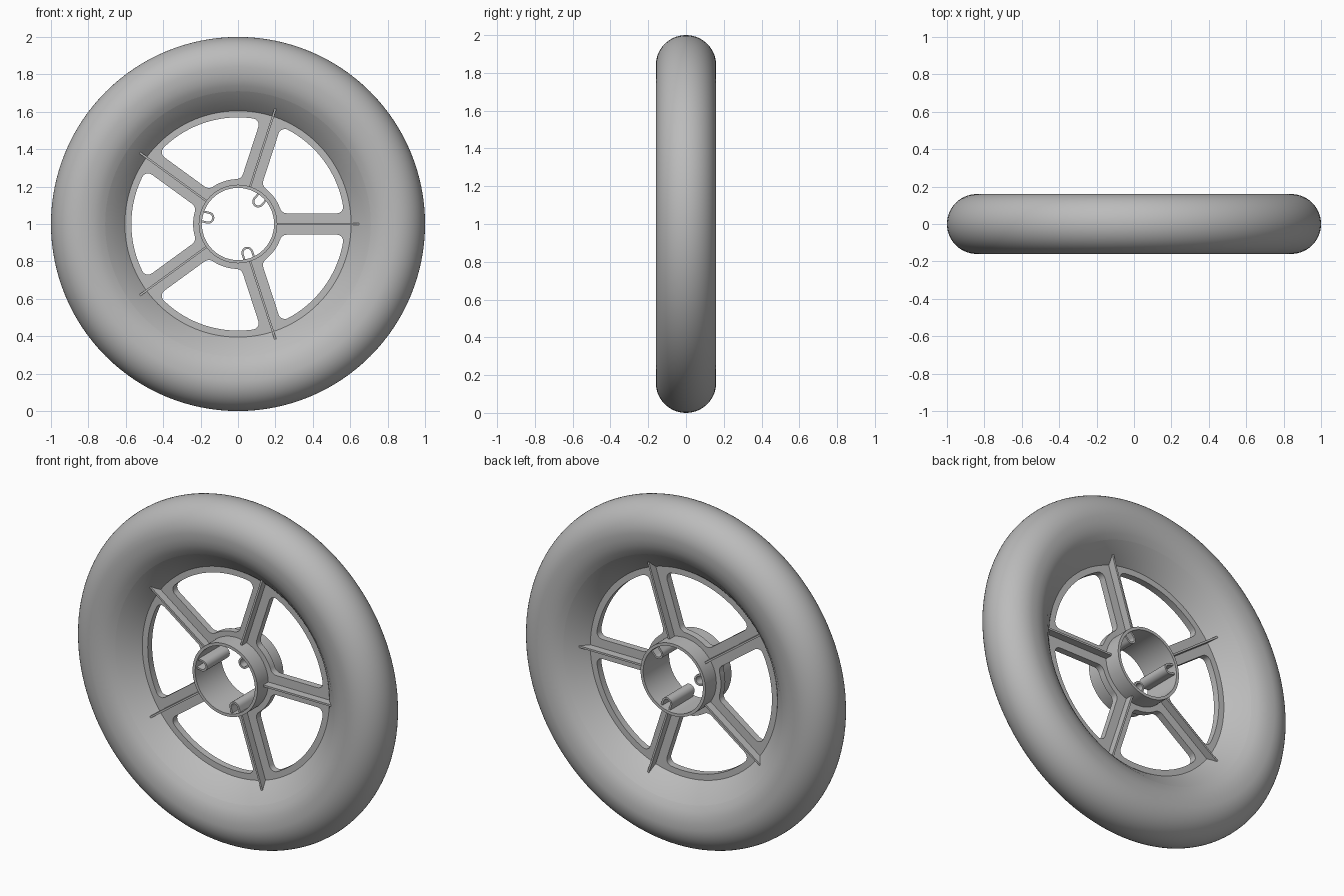
import bpy, bmesh
from math import sin, cos, pi, radians, sqrt, atan2
from mathutils import Matrix, Vector

cube = bpy.data.objects.get("Cube")
if cube:
    bpy.data.objects.remove(cube, do_unlink=True)

grey = bpy.data.materials.new("plain_grey")
grey.use_nodes = True
GREY = (0.5, 0.5, 0.5, 1)
grey.diffuse_color = GREY
grey.node_tree.nodes["Principled BSDF"].inputs["Base Color"].default_value = GREY

CENTRE = Vector((0, 0, 1))
SPOKES = 5


def add_object(name, mesh, angle=35):
    """Link a mesh, give it the material and smooth its soft edges."""
    mesh.materials.clear()
    mesh.materials.append(grey)
    obj = bpy.data.objects.new(name, mesh)
    obj.location = CENTRE
    bpy.context.collection.objects.link(obj)
    bpy.ops.object.select_all(action='DESELECT')
    obj.select_set(True)
    bpy.context.view_layer.objects.active = obj
    bpy.ops.object.shade_smooth_by_angle(angle=radians(angle))
    return obj


def finish(name, bm):
    bmesh.ops.recalc_face_normals(bm, faces=bm.faces)
    mesh = bpy.data.meshes.new(name)
    bm.to_mesh(mesh)
    bm.free()
    return add_object(name, mesh)


def lathe(name, profile, steps=128):
    """Spin a closed (radius, y) profile around the axle."""
    bm = bmesh.new()
    verts = [bm.verts.new((r, y, 0)) for r, y in profile]
    edges = [bm.edges.new((verts[i - 1], verts[i])) for i in range(len(verts))]
    bmesh.ops.spin(bm, geom=verts + edges, cent=(0, 0, 0), axis=(0, 1, 0),
                   angle=2 * pi, steps=steps, use_merge=True)
    bmesh.ops.remove_doubles(bm, verts=bm.verts, dist=1e-5)
    return finish(name, bm)


def both_sides(half):
    """Mirror a half profile across the wheel's middle plane."""
    return half + [(r, -y) for r, y in reversed(half) if abs(y) > 1e-6]


def arc(cx, cy, r, a0, a1, n):
    return [(cx + r * cos(a0 + (a1 - a0) * i / n),
             cy + r * sin(a0 + (a1 - a0) * i / n)) for i in range(n + 1)]


def spread(bm, angles):
    """Copy the geometry around the axle to each angle, as drawn at angle 0."""
    source = bm.verts[:] + bm.edges[:] + bm.faces[:]
    for a in angles:
        copy = bmesh.ops.duplicate(bm, geom=source)["geom"]
        bmesh.ops.rotate(bm, cent=(0, 0, 0), matrix=Matrix.Rotation(-a, 3, 'Y'),
                         verts=[g for g in copy if isinstance(g, bmesh.types.BMVert)])
    bmesh.ops.delete(bm, geom=[g for g in source if isinstance(g, bmesh.types.BMVert)],
                     context='VERTS')


# Tyre: round tread running into soft side walls
HALF = 0.16
tyre_half = [(0.71, 0.12), (0.738, 0.138), (0.77, 0.151), (0.805, 0.158)]
tyre_half += arc(1 - HALF, 0, HALF, pi / 2, 0, 14)
lathe("tyre", both_sides(tyre_half))

# Rim: sloping channel under the tyre
lathe("rim", both_sides([(0.605, 0.02), (0.622, 0.04), (0.65, 0.068),
                         (0.68, 0.097), (0.71, 0.12)]))

# Hub tube
TUBE_IN, TUBE_OUT, TUBE_HALF = 0.193, 0.21, 0.12
lathe("hub_tube", both_sides([(TUBE_IN, TUBE_HALF), (TUBE_OUT, TUBE_HALF)]), 96)


# Spoke plate: flat ring with five rounded openings
def opening():
    half_width, outer, inner, f1, f2 = 0.057, 0.57, 0.24, 0.035, 0.04
    y1, y2 = half_width + f1, half_width + f2
    x1 = sqrt((outer - f1) ** 2 - y1 ** 2)
    x2 = sqrt((inner + f2) ** 2 - y2 ** 2)
    a1, a2 = atan2(y1, x1), atan2(y2, x2)
    mid = pi / SPOKES
    side = arc(0, 0, inner, mid, a2, 8)
    side += arc(x2, y2, f2, a2 + pi, 1.5 * pi, 6)
    side += arc(x1, y1, f1, -pi / 2, a1, 8)
    side += arc(0, 0, outer, a1, mid, 12)[1:]
    # reflect about the line midway between two spokes
    c, s = cos(2 * mid), sin(2 * mid)
    return side + [(c * x + s * y, s * x - c * y) for x, y in reversed(side[1:-1])]


def rotated(points, a):
    return [(x * cos(a) - y * sin(a), x * sin(a) + y * cos(a)) for x, y in points]


curve = bpy.data.curves.new("spoke_plate_outline", 'CURVE')
curve.dimensions = '2D'
curve.fill_mode = 'BOTH'
curve.extrude = 0.02
loops = [arc(0, 0, 0.62, 0, 2 * pi, 128)[:-1], arc(0, 0, 0.2, 0, 2 * pi, 96)[:-1]]
loops += [rotated(opening(), 2 * pi * k / SPOKES) for k in range(SPOKES)]
for loop in loops:
    spline = curve.splines.new('POLY')
    spline.points.add(len(loop) - 1)
    for point, (x, y) in zip(spline.points, loop):
        point.co = (x, y, 0, 1)
    spline.use_cyclic_u = True
outline = bpy.data.objects.new("spoke_plate_outline", curve)
bpy.context.collection.objects.link(outline)
plate_mesh = bpy.data.meshes.new_from_object(
    outline.evaluated_get(bpy.context.evaluated_depsgraph_get()))
bpy.data.objects.remove(outline, do_unlink=True)
plate_mesh.transform(Matrix.Rotation(pi / 2, 4, 'X'))
bm = bmesh.new()
bm.from_mesh(plate_mesh)
bmesh.ops.remove_doubles(bm, verts=bm.verts, dist=1e-5)
finish("spoke_plate", bm)

# Spoke fins: thin ribs standing on both faces of the plate
bm = bmesh.new()
fin_in, fin_out = 0.2, 0.655
bmesh.ops.create_cube(bm, size=1, matrix=Matrix.LocRotScale(
    Vector(((fin_in + fin_out) / 2, 0, 0)), None,
    Vector((fin_out - fin_in, 0.13, 0.011))))
spread(bm, [2 * pi * k / SPOKES for k in range(SPOKES)])
finish("spoke_fins", bm)

# Screw channels: three U-shaped strips along the inside of the hub
bm = bmesh.new()
wall, mid_r, half = 0.2, 0.162, 0.105
section = [(wall, 0.032)] + arc(mid_r, 0, 0.032, pi / 2, 1.5 * pi, 14) + [(wall, -0.032)]
section += [(wall, -0.021)] + arc(mid_r, 0, 0.021, 1.5 * pi, pi / 2, 14) + [(wall, 0.021)]
face = bm.faces.new([bm.verts.new((x, -half, z)) for x, z in section])
ext = bmesh.ops.extrude_face_region(bm, geom=[face])["geom"]
bmesh.ops.translate(bm, vec=(0, 2 * half, 0),
                    verts=[g for g in ext if isinstance(g, bmesh.types.BMVert)])
if not face.is_valid or len(bm.faces) == len(section) + 1:
    bm.faces.new([v for v in bm.verts if v.co.y < 0])
spread(bm, [radians(48 + 120 * k) for k in range(3)])
finish("screw_channels", bm)
